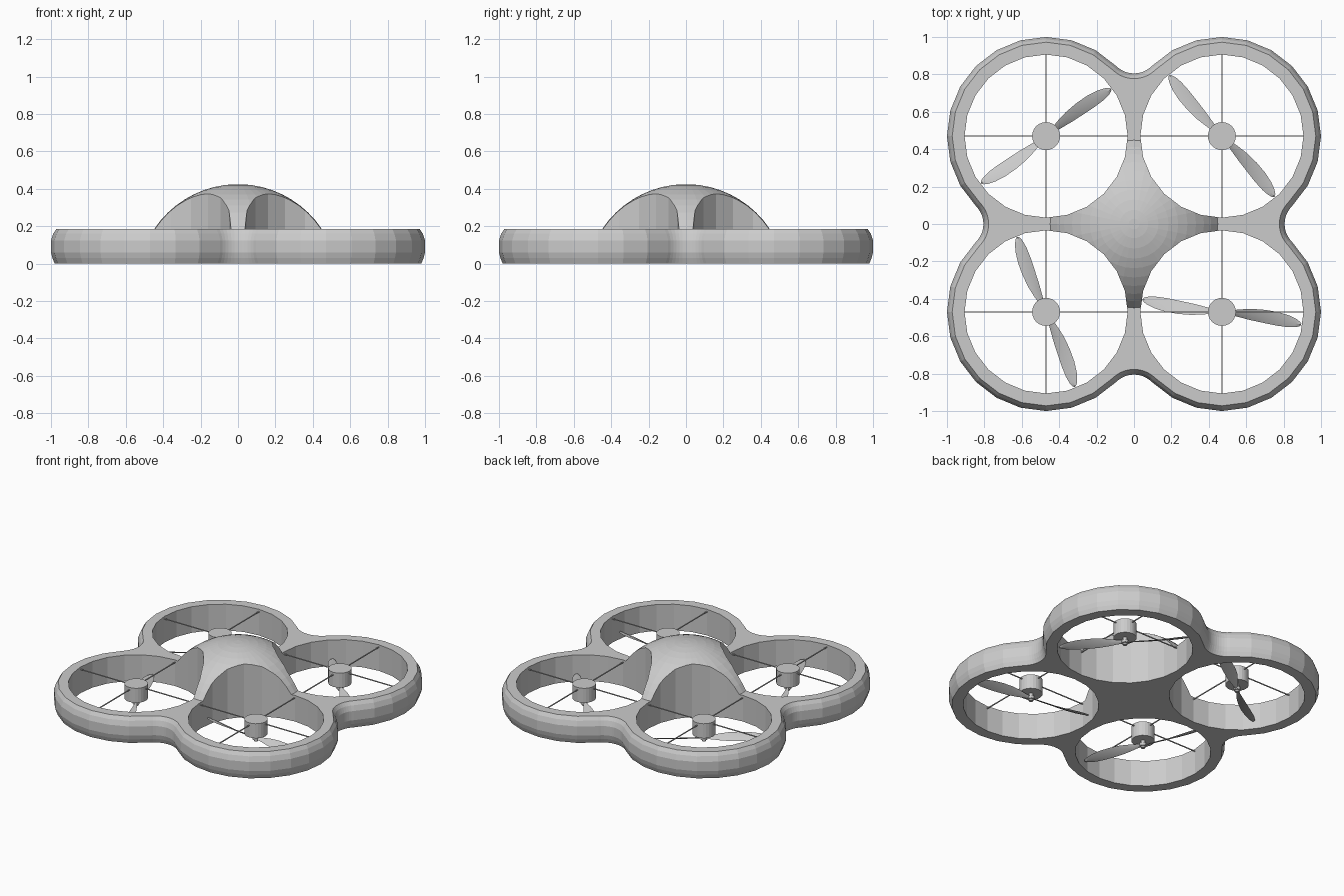
import bpy, bmesh
from math import sin, cos, radians, sqrt, pi

if "Cube" in bpy.data.objects:
    bpy.data.objects.remove(bpy.data.objects["Cube"])

C = 0.47            # rotor centre offset
R_OUT = 0.53        # outer duct radius
R_HOLE = 0.436      # duct opening radius
FC, FR = 0.94, 0.1347   # waist fillet centre and radius
H = 0.185           # frame height


def finish(bm, name):
    bmesh.ops.recalc_face_normals(bm, faces=bm.faces)
    me = bpy.data.meshes.new(name)
    bm.to_mesh(me)
    bm.free()
    ob = bpy.data.objects.new(name, me)
    bpy.context.collection.objects.link(ob)
    return ob


def loft(bm, rings):
    rows = [[bm.verts.new(p) for p in ring] for ring in rings]
    n = len(rows[0])
    for a, b in zip(rows, rows[1:]):
        for i in range(n):
            j = (i + 1) % n
            bm.faces.new((a[i], a[j], b[j], b[i]))
    bm.faces.new(rows[0][::-1])
    bm.faces.new(rows[-1])


def ring(r, z, n, cx=0, cy=0):
    return [(cx + r * cos(2 * pi * i / n), cy + r * sin(2 * pi * i / n), z) for i in range(n)]


def outline(d, z):
    """Four-lobed outline inset by d: half circles joined by concave fillets."""
    pts = []
    for q in range(4):
        a0 = radians(90 * q)
        quarter = [(C + (R_OUT - d) * cos(radians(t)), C + (R_OUT - d) * sin(radians(t)))
                   for t in range(-45, 136, 15)]
        for k in range(1, 12):
            t = radians(-45 - 90 * k / 12)
            quarter.append(((FR + d) * cos(t), FC + (FR + d) * sin(t)))
        pts += [(x * cos(a0) - y * sin(a0), x * sin(a0) + y * cos(a0), z) for x, y in quarter]
    return pts


def cut(ob, cutter):
    mod = ob.modifiers.new("openings", 'BOOLEAN')
    mod.operation = 'DIFFERENCE'
    mod.solver = 'EXACT'
    mod.object = cutter
    bpy.context.view_layer.objects.active = ob
    bpy.ops.object.modifier_apply(modifier=mod.name)


# Cutter for the four duct openings
bm = bmesh.new()
for sx in (-1, 1):
    for sy in (-1, 1):
        loft(bm, [ring(R_HOLE, z, 24, sx * C, sy * C) for z in (-0.3, 0.7)])
cutter = finish(bm, "opening_cutter")
cutter.hide_render = True

# Frame with rounded outer wall
bm = bmesh.new()
loft(bm, [outline(d, z) for d, z in
          ((0.02, 0), (0.008, 0.03), (0, 0.06), (0, 0.125), (0.012, 0.16), (0.028, H))])
frame = finish(bm, "duct_frame")
cut(frame, cutter)

# Central dome, scalloped by the same openings
RS = 0.539
ZC = 0.425 - RS
bm = bmesh.new()
zs = H - 0.003
rings = [ring(sqrt(RS ** 2 - (zs - ZC) ** 2), zs, 32)]
for t in (50, 44, 38, 32, 26, 20, 14, 8, 3):
    rings.append(ring(RS * sin(radians(t)), ZC + RS * cos(radians(t)), 32))
loft(bm, rings)
dome = finish(bm, "body_dome")
cut(dome, cutter)
bpy.data.objects.remove(cutter)


# Motor, shaft and hub
def add_rotor(label, cx, cy, angle):
    for part, r, z0, z1, n in (("motor", 0.075, 0.082, H, 24),
                               ("shaft", 0.014, 0.03, 0.09, 12),
                               ("hub", 0.022, 0.042, 0.064, 12)):
        bm = bmesh.new()
        loft(bm, [ring(r, z, n, cx, cy) for z in (z0, z1)])
        finish(bm, f"{label}_{part}")

    # Support wires across the duct
    bm = bmesh.new()
    e, w, z = R_HOLE + 0.004, 0.003, 0.168
    for lx, ly in ((e, w), (w, e)):
        loft(bm, [[(cx + a * lx, cy + b * ly, z + s) for a, b in
                   ((-1, -1), (1, -1), (1, 1), (-1, 1))] for s in (-w, w)])
    finish(bm, f"{label}_wires")

    # Two twisted blades
    bm = bmesh.new()
    sections = ((0.01, 0.012), (0.05, 0.016), (0.10, 0.026), (0.16, 0.035), (0.23, 0.039),
                (0.30, 0.039), (0.36, 0.033), (0.40, 0.023), (0.42, 0.013), (0.429, 0.004))
    for turn in (0, 180):
        a = radians(angle + turn)
        rings = []
        for r, w in sections:
            p = radians(38 - 55 * r)
            sweep = 0.012 * sin(pi * r / 0.43)
            sec = []
            for u, v in ((-w, 0), (0, 0.004), (w, 0), (0, -0.004)):
                y = u * cos(p) - v * sin(p) + sweep
                z = 0.053 + u * sin(p) + v * cos(p)
                sec.append((cx + r * cos(a) - y * sin(a), cy + r * sin(a) + y * cos(a), z))
            rings.append(sec)
        loft(bm, rings)
    ob = finish(bm, f"{label}_blades")
    bpy.ops.object.select_all(action='DESELECT')
    ob.select_set(True)
    bpy.context.view_layer.objects.active = ob
    bpy.ops.object.shade_smooth_by_angle(angle=radians(25))


add_rotor("back_left", -C, C, 36)
add_rotor("back_right", C, C, 131)
add_rotor("front_left", -C, -C, 111)
add_rotor("front_right", C, -C, 171)
